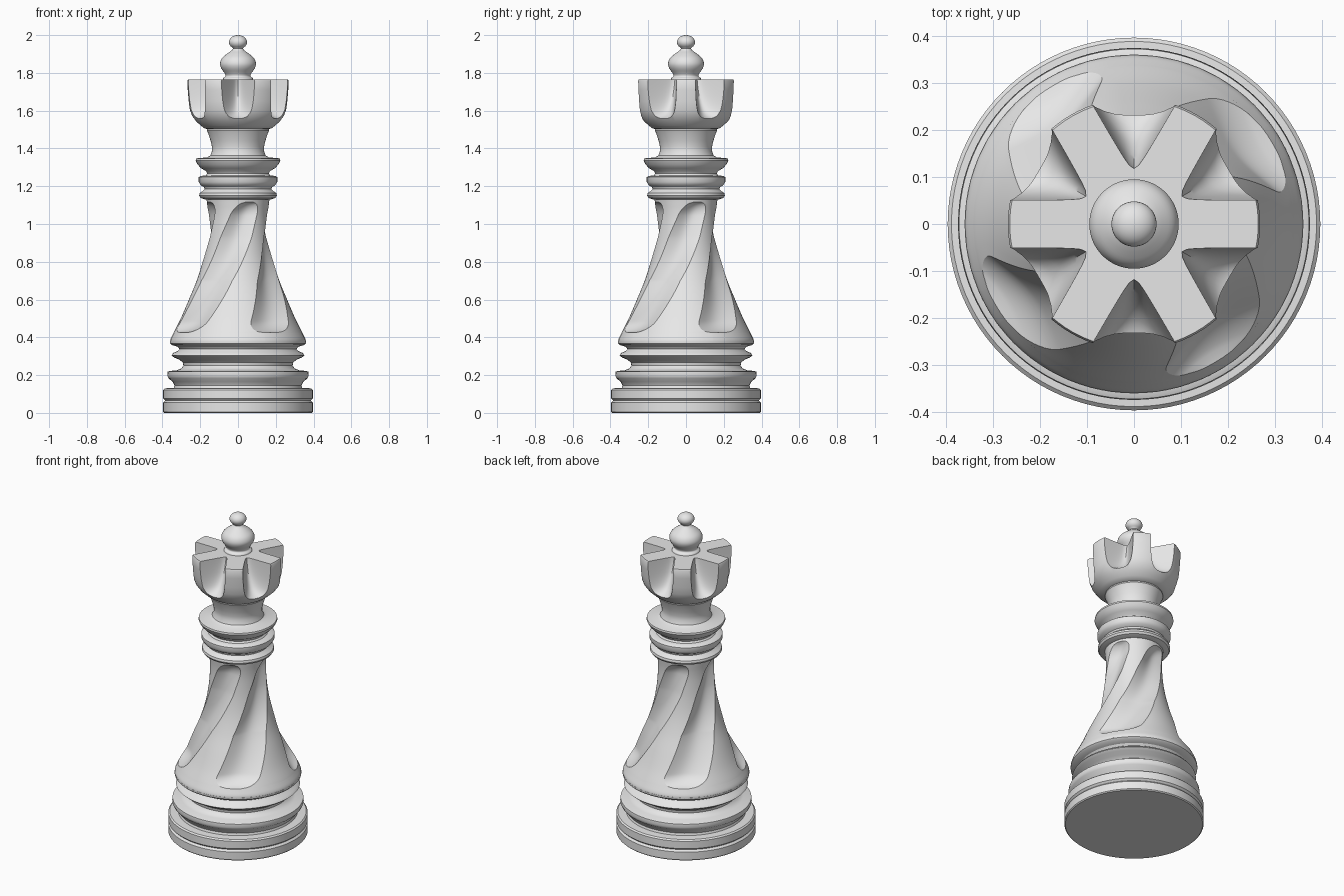
import bpy, math

if "Cube" in bpy.data.objects:
    bpy.data.objects.remove(bpy.data.objects["Cube"])

grey = bpy.data.materials.new("plain_grey")
grey.diffuse_color = (0.8, 0.8, 0.8, 1)
grey.use_nodes = True
grey.node_tree.nodes["Principled BSDF"].inputs["Base Color"].default_value = grey.diffuse_color


def skin(name, stacks):
    """Mesh from stacks of equal rings; every stack is a closed, capped shell."""
    verts, faces = [], []
    for rings in stacks:
        n, start = len(rings[0]), len(verts)
        for ring in rings:
            verts += ring
        for j in range(len(rings) - 1):
            a, b = start + j * n, start + (j + 1) * n
            faces += [(a + i, a + (i + 1) % n, b + (i + 1) % n, b + i) for i in range(n)]
        faces.append(tuple(start + i for i in reversed(range(n))))
        last = start + (len(rings) - 1) * n
        faces.append(tuple(last + i for i in range(n)))
    mesh = bpy.data.meshes.new(name)
    mesh.from_pydata(verts, [], faces)
    mesh.update()
    mesh.materials.append(grey)
    obj = bpy.data.objects.new(name, mesh)
    bpy.context.collection.objects.link(obj)
    return obj


def activate(obj):
    bpy.ops.object.select_all(action='DESELECT')
    obj.select_set(True)
    bpy.context.view_layer.objects.active = obj


def shade(obj, angle=32):
    activate(obj)
    bpy.ops.object.shade_smooth_by_angle(angle=math.radians(angle))


def smooth(pts, steps=8):
    """Catmull-Rom curve through the profile points."""
    out = []
    for i in range(len(pts) - 1):
        p = [pts[max(i - 1, 0)], pts[i], pts[i + 1], pts[min(i + 2, len(pts) - 1)]]
        for s in range(steps):
            t = s / steps
            out.append(tuple(0.5 * (2 * b + (c - a) * t + (2 * a - 5 * b + 4 * c - d) * t * t
                                    + (3 * b - a - 3 * c + d) * t ** 3)
                             for a, b, c, d in zip(*p)))
    return out + [pts[-1]]


def lathe(name, profile, n=96):
    ring = [2 * math.pi * i / n for i in range(n)]
    return skin(name, [[[(r * math.cos(a), r * math.sin(a), z) for a in ring]
                        for r, z in profile]])


def lerp(table, x):
    if x <= table[0][0]:
        return table[0][1]
    for (x0, y0), (x1, y1) in zip(table, table[1:]):
        if x <= x1:
            return y0 + (y1 - y0) * (x - x0) / (x1 - x0)
    return table[-1][1]


# Stepped foot with mouldings
shade(lathe("foot", [
    (0.39, 0), (0.396, 0.006), (0.396, 0.054), (0.385, 0.065), (0.396, 0.076),
    (0.396, 0.122), (0.388, 0.13), (0.34, 0.132), (0.336, 0.145), (0.346, 0.165),
    (0.368, 0.183), (0.374, 0.198), (0.372, 0.218), (0.362, 0.222), (0.325, 0.225),
    (0.3, 0.235), (0.289, 0.25), (0.292, 0.266), (0.31, 0.282), (0.338, 0.293),
    (0.352, 0.305), (0.342, 0.318), (0.318, 0.328), (0.31, 0.338), (0.32, 0.35),
    (0.352, 0.36), (0.36, 0.368), (0.36, 0.378), (0.3, 0.385)]))

# Flared body with four twisted flutes; mesh columns follow the flute edges
body_profile = smooth([(0.36, 0.372), (0.357, 0.39), (0.343, 0.42), (0.303, 0.5), (0.26, 0.6),
                       (0.219, 0.7), (0.188, 0.8), (0.169, 0.9), (0.16, 1.0),
                       (0.16, 1.07), (0.168, 1.14)], 12)
centre = [(0.42, 210), (0.45, 213), (0.7, 235), (0.93, 266), (1.12, 292)]
half_width = [(0.42, 22), (0.7, 27), (0.93, 30), (1.12, 25)]
rings = []
for r, z in body_profile:
    e = max(0, min(1, (z - 0.425) / 0.06, (1.115 - z) / 0.07))
    f = math.sqrt(1 - (1 - e) ** 2)
    h = lerp(half_width, z) * (0.3 + 0.7 * f)
    ring = []
    for k in range(4):
        mid = lerp(centre, z) + 90 * k
        for i in range(30):
            if i < 20:                      # hollow of the flute
                t = i / 10 - 1
                a, d = mid + t * h, (0.02 + 0.06 * r) * f * (1 - t * t)
                d += r * (1 - math.cos(math.radians(h))) * f * (1 - t * t) * 0.4
            else:                           # ridge between flutes
                a, d = mid + h + (90 - 2 * h) * (i - 20) / 10, 0
            a = math.radians(a)
            ring.append(((r - d) * math.cos(a), (r - d) * math.sin(a), z))
    rings.append(ring)
shade(skin("fluted_body", [rings]), 28)

# Collar rings and neck
shade(lathe("collar_and_neck", [
    (0.15, 1.128), (0.175, 1.13), (0.198, 1.138), (0.206, 1.15), (0.203, 1.164),
    (0.185, 1.176), (0.176, 1.185), (0.18, 1.195), (0.198, 1.206), (0.208, 1.222),
    (0.208, 1.248), (0.2, 1.254), (0.17, 1.258), (0.163, 1.268), (0.17, 1.28),
    (0.195, 1.295), (0.214, 1.315), (0.224, 1.335), (0.222, 1.346), (0.212, 1.349),
    (0.165, 1.352), (0.147, 1.362), (0.138, 1.385), (0.138, 1.41), (0.145, 1.44),
    (0.158, 1.48), (0.165, 1.495), (0.163, 1.505), (0.15, 1.51)]))

# Crown bowl
crown = lathe("crown", [
    (0.15, 1.502), (0.175, 1.505), (0.196, 1.52), (0.222, 1.544), (0.243, 1.573),
    (0.255, 1.605), (0.261, 1.65), (0.266, 1.71), (0.268, 1.758), (0.264, 1.766)])

# Six sloping V-shaped notches cut from the crown
slope = [(1.545, 0.28), (1.56, 0.225), (1.58, 0.195), (1.61, 0.17), (1.66, 0.145),
         (1.72, 0.127), (1.765, 0.118), (1.8, 0.112)]
stacks = []
for k in range(6):
    a = math.radians(30 + 60 * k)
    stack = []
    for z, apex in smooth(slope, 3):
        ys = [0.14 - 0.28 * i / 28 for i in range(29)]
        pts = [(0.1 + math.hypot(y / math.tan(math.radians(30)), apex - 0.1), y) for y in ys]
        pts += [(0.42, -0.14), (0.42, 0.14)]
        stack.append([(x * math.cos(a) - y * math.sin(a),
                       x * math.sin(a) + y * math.cos(a), z) for x, y in pts])
    stacks.append(stack)
cutter = skin("notch_cutter", stacks)
cutter.hide_render = True
cut = crown.modifiers.new("notches", 'BOOLEAN')
cut.operation, cut.solver, cut.object = 'DIFFERENCE', 'EXACT', cutter
activate(crown)
bpy.ops.object.modifier_apply(modifier=cut.name)
bpy.data.objects.remove(cutter)
shade(crown)

# Finial: pear-shaped bulb with a small ball
bulb = smooth([(0.082, 1.76), (0.078, 1.772), (0.066, 1.782), (0.07, 1.797), (0.089, 1.825),
               (0.095, 1.85), (0.085, 1.877), (0.06, 1.9), (0.036, 1.917), (0.026, 1.928)], 4)
ball = [(0.048 * math.cos(t), 1.963 + 0.037 * math.sin(t))
        for t in (math.radians(-50 + 139 * i / 14) for i in range(15))]
shade(lathe("finial", bulb + ball, 64), 40)
